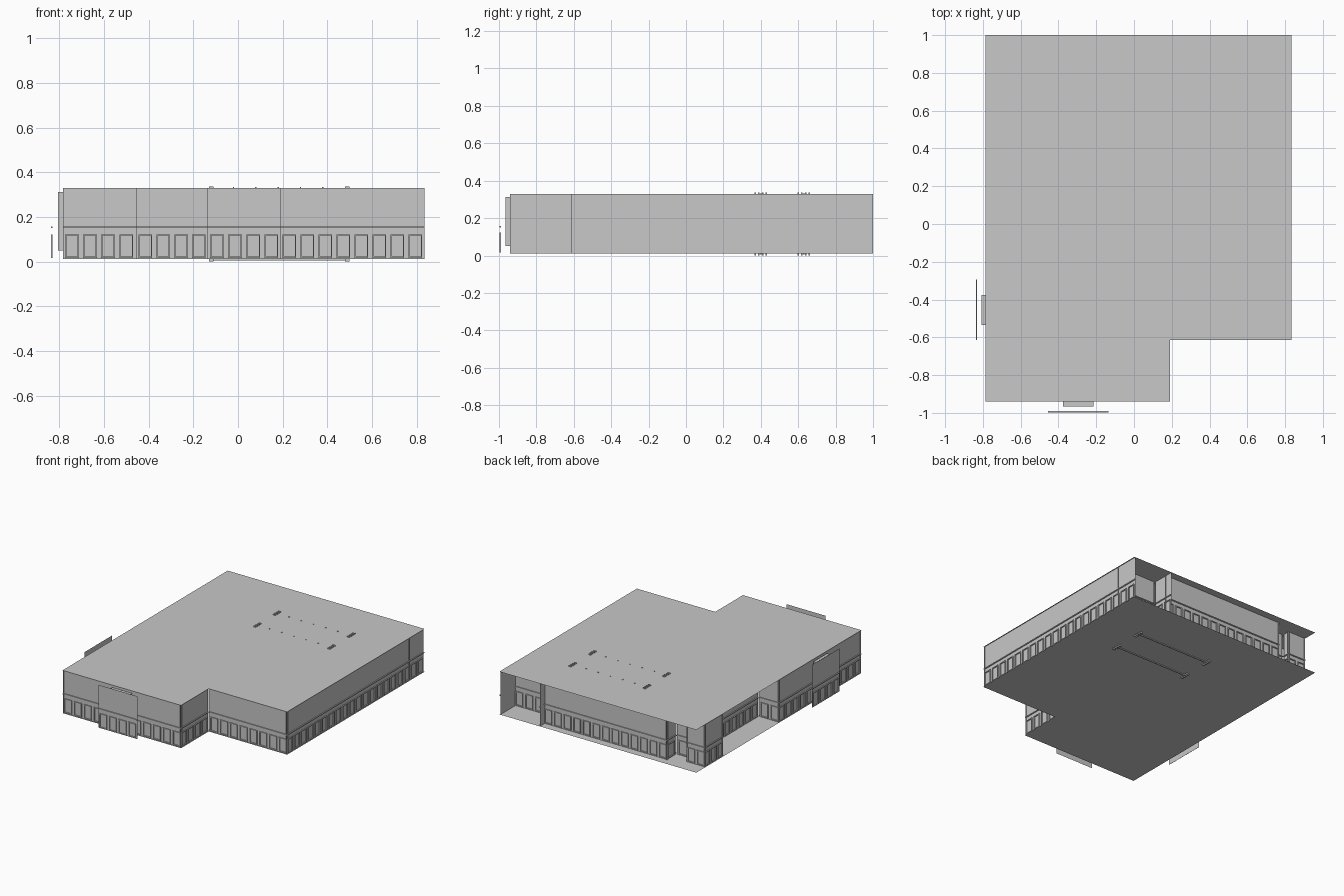
import bpy
import bmesh
from mathutils import Vector

cube = bpy.data.objects.get("Cube")
if cube:
    bpy.data.objects.remove(cube, do_unlink=True)

FLOOR, ROOF = 0.012, 0.33
PITCH = 0.081      # window spacing
INSET = 0.008      # wall plane sits just inside the slab edge

gray = bpy.data.materials.new("plain_gray")
gray.use_nodes = True
gray.diffuse_color = (0.58, 0.58, 0.58, 1)
gray.node_tree.nodes["Principled BSDF"].inputs["Base Color"].default_value = (0.58, 0.58, 0.58, 1)


def finish(bm, name):
    mesh = bpy.data.meshes.new(name)
    bm.to_mesh(mesh)
    bm.free()
    mesh.materials.append(gray)
    obj = bpy.data.objects.new(name, mesh)
    bpy.context.collection.objects.link(obj)
    return obj


def add_box(bm, lo, hi):
    """Axis-aligned box between two corners."""
    verts = bmesh.ops.create_cube(bm, size=1)["verts"]
    for v in verts:
        v.co = Vector(b if c > 0 else a for a, b, c in zip(lo, hi, v.co))
    return verts


def slab(name, outline, z):
    bm = bmesh.new()
    bm.faces.new([bm.verts.new((x, y, z)) for x, y in outline])
    finish(bm, name)


def wall(name, p, q, inset=INSET):
    """Thin wall from p to q, with window frames and a ledge on its right side."""
    p, q = Vector(p), Vector(q)
    length = (q - p).length
    u = (q - p) / length
    out = Vector((u.y, -u.x))
    bm = bmesh.new()
    # local space: x along the wall, y outward, z up
    corners = [(0, FLOOR), (length, FLOOR), (length, ROOF), (0, ROOF)]
    bm.faces.new([bm.verts.new((x, 0, z)) for x, z in corners])
    count = max(1, round(length / PITCH))
    step = length / count
    side, bar, depth = step * 0.12, 0.006, 0.007
    low, high = 0.017, 0.122
    for i in range(count):
        a, b = i * step + side, (i + 1) * step - side
        for x0, x1, z0, z1 in ((a, a + bar, low, high), (b - bar, b, low, high),
                               (a, b, low, low + bar), (a, b, high - bar, high)):
            add_box(bm, (x0, 0, z0), (x1, depth, z1))
    add_box(bm, (0, 0, 0.151), (length, depth, 0.158))
    origin = p - out * inset
    for v in bm.verts:
        flat = origin + u * v.co.x + out * v.co.y
        v.co = (flat.x, flat.y, v.co.z)
    finish(bm, name)


# Floor and roof slabs
L, R, F, B = -0.785, 0.835, -0.94, 1.0
NX, NY = 0.19, -0.615
outline = [(L, F), (NX, F), (NX, NY), (R, NY), (R, B), (L, B)]
slab("floor", outline, FLOOR)
slab("roof", outline, ROOF)

# Front and +x walls
for name, p, q in (("front_wall", (L, F), (NX, F)),
                   ("notch_side_wall", (NX, F), (NX, NY)),
                   ("notch_front_wall", (NX, NY), (R, NY)),
                   ("left_wall", (R, NY), (R, B))):
    wall(name, p, q)

# Stepped back and recessed -x walls
wall("back_corner_wall", (R, 0.83), (0.51, 0.83))
wall("back_fin", (0.51, 0.83), (0.51, B))
steps = [(0.51, 0.95), (-0.51, 0.95), (-0.51, 0.84), (-0.63, 0.84), (-0.63, 0.9),
         (L, 0.9), (L, 0.68), (-0.62, 0.68), (-0.62, 0.03), (L, 0.03), (L, F)]
for i, (p, q) in enumerate(zip(steps, steps[1:])):
    wall(f"stepped_wall_{i + 1}", p, q)

# Detached wall panels with a connecting box behind each
wall("front_panel", (-0.455, -0.998), (-0.135, -0.998))
wall("side_panel", (-0.838, -0.295), (-0.838, -0.615))
for name, lo, hi in (("front_connector", (-0.375, -0.965, 0.05), (-0.215, F, 0.312)),
                     ("side_connector", (-0.807, -0.535, 0.05), (L, -0.375, 0.312))):
    bm = bmesh.new()
    add_box(bm, lo, hi)
    finish(bm, name)

# Small fittings poking through roof and floor, joined by thin rails below
bm = bmesh.new()
for y in (0.4, 0.63):
    for x in (-0.12, 0.49):
        for k in range(4):
            cy = y - 0.03 + k * 0.02
            for z0, z1 in ((ROOF, ROOF + 0.007), (0.0, FLOOR)):
                add_box(bm, (x - 0.01, cy - 0.004, z0), (x + 0.01, cy + 0.004, z1))
    for k in range(1, 6):
        x = -0.12 + k * 0.1
        add_box(bm, (x - 0.003, y - 0.003, ROOF), (x + 0.003, y + 0.003, ROOF + 0.004))
    add_box(bm, (-0.12, y - 0.004, 0.006), (0.49, y + 0.004, FLOOR))
finish(bm, "roof_and_floor_fittings")
